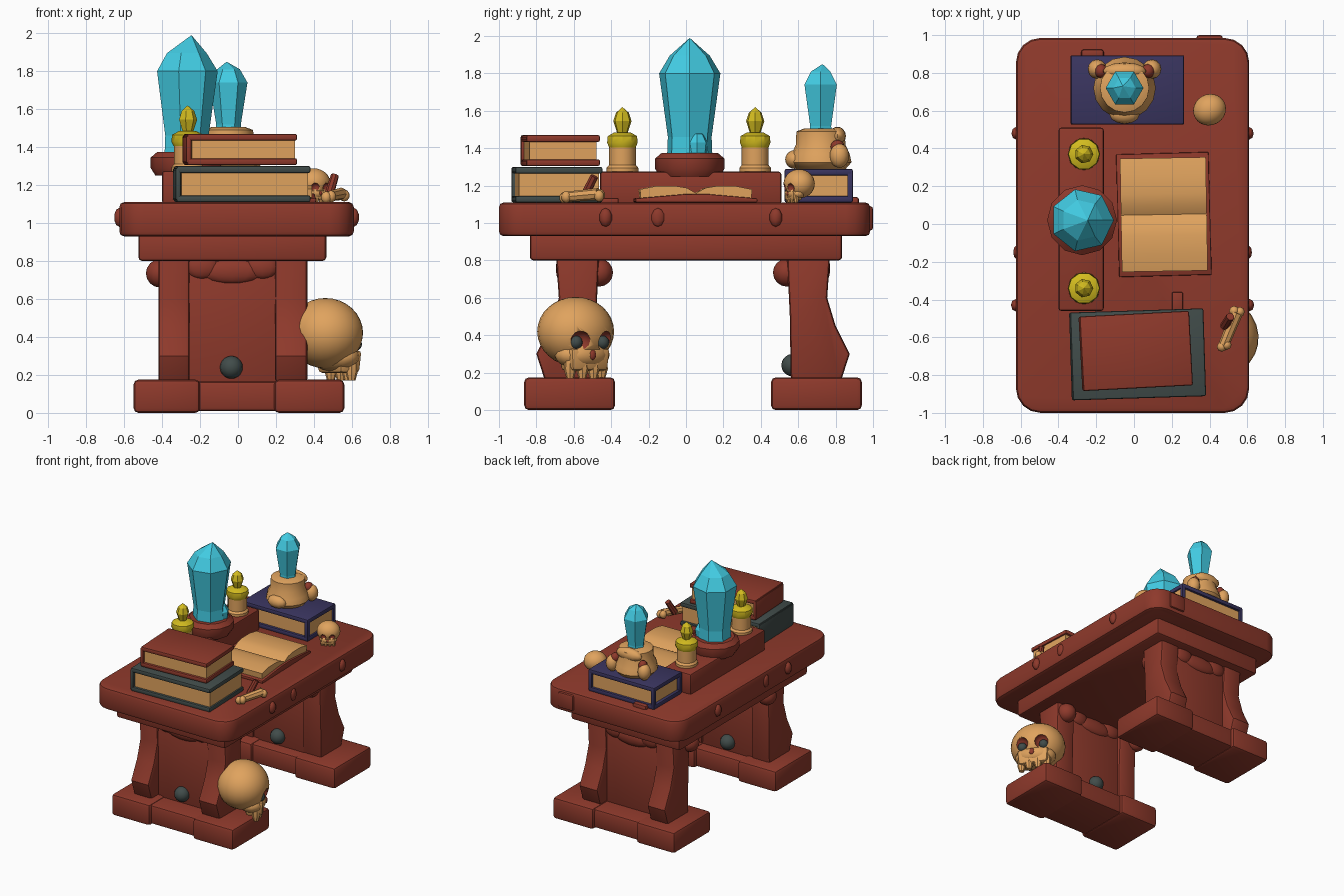
import bpy, bmesh, math
from mathutils import Matrix, Vector

if "Cube" in bpy.data.objects:
    bpy.data.objects.remove(bpy.data.objects["Cube"])


def material(name, hexa):
    m = bpy.data.materials.new(name)
    c = [int(hexa[i:i + 2], 16) / 255 for i in (0, 2, 4)]
    m.diffuse_color = [((v + 0.055) / 1.055) ** 2.4 if v > 0.04 else v / 12.92 for v in c] + [1]
    m.use_nodes = True
    m.node_tree.nodes["Principled BSDF"].inputs["Base Color"].default_value = m.diffuse_color
    return m


RED = material("red brown wood", "8E392B")
TAN = material("bone and paper", "E0A35E")
CYAN = material("cyan crystal", "42CCE3")
SLATE = material("dark slate", "414C4A")
BLUE = material("dark blue cloth", "3A3560")
GOLD = material("yellow wax", "D3BC1F")


def finish(bm, name, mat, loc=(0, 0, 0), rot=0, angle=35):
    bmesh.ops.recalc_face_normals(bm, faces=bm.faces)
    me = bpy.data.meshes.new(name)
    bm.to_mesh(me)
    bm.free()
    me.materials.append(mat)
    ob = bpy.data.objects.new(name, me)
    bpy.context.collection.objects.link(ob)
    ob.location, ob.rotation_euler = loc, (0, 0, math.radians(rot))
    if angle:
        bpy.ops.object.select_all(action='DESELECT')
        ob.select_set(True)
        bpy.context.view_layer.objects.active = ob
        bpy.ops.object.shade_smooth_by_angle(angle=math.radians(angle))
    return ob


def soften(bm, offset):
    edges = [e for e in bm.edges if len(e.link_faces) == 2 and e.calc_face_angle(0) > 0.8]
    bmesh.ops.bevel(bm, geom=edges, offset=offset, segments=2, profile=0.5, affect='EDGES')


def box(name, x, y, z, mat, bevel=0.01, corner=0, rot=0, taper=1, pivot=None):
    """x, y, z are (min, max); pivot is the point the part turns about."""
    bm = bmesh.new()
    bmesh.ops.create_cube(bm, size=1)
    mid = Vector((sum(x) / 2, sum(y) / 2, sum(z) / 2))
    bmesh.ops.scale(bm, vec=(x[1] - x[0], y[1] - y[0], z[1] - z[0]), verts=bm.verts)
    for v in bm.verts:
        if v.co.z < 0:
            v.co.x *= taper
            v.co.y *= taper
    if corner:
        up = [e for e in bm.edges if abs(e.verts[0].co.z - e.verts[1].co.z) > 0.01]
        bmesh.ops.bevel(bm, geom=up, offset=corner, segments=4, profile=0.5, affect='EDGES')
    if bevel:
        soften(bm, bevel)
    pv = Vector(pivot) if pivot else mid
    bmesh.ops.translate(bm, vec=mid - pv, verts=bm.verts)
    return finish(bm, name, mat, pv, rot)


def prism(name, pts, x, mat, bevel=0, loc=(0, 0, 0), rot=0):
    """Extrude a (y, z) outline along x."""
    bm = bmesh.new()
    f = bm.faces.new([bm.verts.new((x[0], p[0], p[1])) for p in pts])
    r = bmesh.ops.extrude_face_region(bm, geom=[f])
    bmesh.ops.translate(bm, vec=(x[1] - x[0], 0, 0),
                        verts=[g for g in r["geom"] if isinstance(g, bmesh.types.BMVert)])
    bmesh.ops.recalc_face_normals(bm, faces=bm.faces)
    if bevel:
        soften(bm, bevel)
    return finish(bm, name, mat, loc, rot)


def lathe(name, prof, sides, loc, mat, turn=0, angle=35, lean=(0, 0)):
    """Spin a (radius, height) profile about z; radius 0 makes a point, moved by lean."""
    bm = bmesh.new()
    rings = []
    for r, z in prof:
        n = sides if r else 1
        dx, dy = (0, 0) if r else lean
        rings.append([bm.verts.new((dx + r * math.cos(2 * math.pi * i / n), dy + r * math.sin(2 * math.pi * i / n), z))
                      for i in range(n)])
    for a, b in zip(rings, rings[1:]):
        for i in range(sides):
            j = (i + 1) % sides
            quad = [a[i % len(a)], a[j % len(a)], b[j % len(b)], b[i % len(b)]]
            bm.faces.new(list(dict.fromkeys(quad)))
    for ring in (rings[0], rings[-1]):
        if len(ring) > 1:
            bm.faces.new(ring)
    return finish(bm, name, mat, loc, turn, angle)


def ball(name, loc, radii, mat, rot=0, seg=16):
    bm = bmesh.new()
    bmesh.ops.create_uvsphere(bm, u_segments=seg, v_segments=seg * 2 // 3, radius=1)
    bmesh.ops.scale(bm, vec=radii, verts=bm.verts)
    return finish(bm, name, mat, loc, rot, 60)


def rod(name, p, q, r0, r1, mat):
    p, q = Vector(p), Vector(q)
    bm = bmesh.new()
    m = Matrix.Translation((p + q) / 2) @ (q - p).to_track_quat('Z', 'Y').to_matrix().to_4x4()
    bmesh.ops.create_cone(bm, cap_ends=True, segments=8, radius1=r0, radius2=r1, depth=(q - p).length, matrix=m)
    return finish(bm, name, mat)


# Table top, apron and side studs
box("table_top", (-0.625, 0.61), (-1, 0.985), (0.93, 1.11), RED, 0.025, 0.13)
box("top_back_chip", (0.33, 0.47), (0.94, 1.0), (0.96, 1.09), RED, 0.015)
box("apron", (-0.525, 0.465), (-0.835, 0.835), (0.80, 0.95), RED, 0.02)
for y, out in ((0.48, 0.025), (-0.15, 0.015), (-0.43, 0.028)):
    for x in (-0.625, 0.61):
        ball("edge_stud", (x, y, 1.03), (out, 0.035, 0.05), RED, seg=8)

# Two trestle legs, mirrored front to back; the front one sits slightly further in
side = [(0.54, 0.82), (0.77, 0.82), (0.755, 0.6), (0.80, 0.45), (0.875, 0.3), (0.83, 0.16), (0.56, 0.16), (0.555, 0.5)]
for s, end, shift in ((-1, "front", 0.075), (1, "back", 0)):
    def span(a, b):
        return tuple(sorted((s * a + shift, s * b + shift)))
    box(end + "_foot", (-0.5, 0.5), span(0.48, 0.915), (0.01, 0.165), RED, 0.02)
    for x in ((-0.55, -0.2), (0.19, 0.56)):
        box(end + "_foot_block", x, span(0.455, 0.94), (0, 0.175), RED, 0.025)
    box(end + "_panel", (-0.3, 0.25), span(0.575, 0.745), (0.15, 0.82), RED, 0.01)
    for x in ((-0.42, -0.255), (0.195, 0.365)):
        prism(end + "_pilaster", [(s * y + shift, z) for y, z in side], x, RED, 0.02)
    # carved swag on both panel faces and capitals
    for y in (0.735, 0.585):
        for x, z, w in ((-0.19, 0.77, 0.09), (-0.03, 0.745, 0.17), (0.13, 0.77, 0.09)):
            ball(end + "_swag", (x, s * y + shift, z), (w, 0.035, 0.065), RED, seg=12)
    for x in (-0.41, 0.28):
        ball(end + "_capital", (x, s * 0.54 + shift, 0.735), (0.075, 0.075, 0.075), RED, seg=12)
for y in (-0.675, -0.495, 0.57):
    ball("slate_orb", (-0.035, y, 0.24), (0.06, 0.06, 0.06), SLATE)


# Skull facing local +x, scaled from one design
def skull(name, loc, k, rot, eyes=True):
    turn = Matrix.Rotation(math.radians(rot), 3, 'Z')

    def at(x, y, z):
        return Vector(loc) + turn @ (Vector((x, y, z)) * k)
    head = ball(name + "_cranium", at(0, 0, 0.25), [v * k for v in (0.195, 0.21, 0.185)], TAN, rot, 24)
    ball(name + "_cheeks", at(0.065, 0, 0.125), [v * k for v in (0.11, 0.16, 0.08)], TAN, rot)
    c = at(0.085, 0, 0.09)
    box(name + "_jaw", (c.x - 0.07 * k, c.x + 0.07 * k), (c.y - 0.125 * k, c.y + 0.125 * k),
        (c.z - 0.05 * k, c.z + 0.07 * k), TAN, 0.02 * k, rot=rot, taper=0.9)
    for y in (-0.1, -0.035, 0.035, 0.1):
        p = at(0.13 - abs(y) * 0.3, y, 0.05)
        lathe(name + "_tooth", [(0.02 * k, -0.05 * k), (0.034 * k, 0), (0.03 * k, 0.05 * k)], 8, p, TAN)
    for y in (-0.085, 0.085):
        cutter = ball("socket_cutter", at(0.185, y, 0.195), [0.058 * k] * 3, RED)
        mod = head.modifiers.new("socket", 'BOOLEAN')
        mod.operation, mod.object, mod.solver = 'DIFFERENCE', cutter, 'EXACT'
        mod.material_mode = 'TRANSFER'
        bpy.ops.object.select_all(action='DESELECT')
        bpy.context.view_layer.objects.active = head
        head.select_set(True)
        bpy.ops.object.modifier_apply(modifier=mod.name)
        bpy.data.objects.remove(cutter)
        if eyes:
            ball(name + "_eye", at(0.132, y, 0.192), [0.036 * k] * 3, SLATE)
    ball(name + "_nose", at(0.17, 0, 0.125), [v * k for v in (0.012, 0.02, 0.028)], RED, rot, 8)


skull("floor_skull", (0.46, -0.59, 0.17), 1.0, 33)
skull("tiny_skull", (0.4, 0.605, 1.105), 0.42, -60, False)


# Closed books: covers, page block, and a spine or corner posts
def book(name, c, size, z, rot, mat, spine):
    w, d = size[0] / 2, size[1] / 2
    pv = (c[0], c[1], z[0])
    X, Y, t = (c[0] - w, c[0] + w), (c[1] - d, c[1] + d), 0.036

    def part(label, x, y, h, m, b):
        box(name + label, x, y, h, m, b, rot=rot, pivot=pv)
    part("_lower_cover", X, Y, (z[0], z[0] + t), mat, 0.01)
    part("_upper_cover", X, Y, (z[1] - t, z[1]), mat, 0.01)
    part("_pages", (X[0] + 0.025, X[1] - 0.012), (Y[0] + 0.018, Y[1] - 0.018), (z[0] + 0.02, z[1] - 0.02), TAN, 0)
    if spine:
        part("_spine", (X[0] - 0.006, X[0] + 0.022), Y, (z[0] + 0.01, z[1] - 0.01), mat, 0.01)
    else:
        for x in (X[0], X[1] - 0.03):
            for y in (Y[0], Y[1] - 0.03):
                part("_corner", (x, x + 0.03), (y, y + 0.03), (z[0] + 0.01, z[1] - 0.01), mat, 0.004)


book("slate_book", (0.022, -0.69), (0.705, 0.465), (1.11, 1.3), 1.8, SLATE, True)
book("red_book", (0.012, -0.672), (0.58, 0.395), (1.305, 1.47), 3, RED, True)
book("blue_book", (-0.035, 0.71), (0.6, 0.365), (1.11, 1.29), 0, BLUE, False)
box("ribbon", (0.2, 0.26), (-0.47, -0.36), (1.1, 1.135), RED, 0.01)
box("wood_chip", (-0.28, -0.16), (0.87, 0.925), (1.09, 1.14), RED, 0.015)

# Open book: tented covers and curved pages
at_book = (0.158, 0.05, 1.11)
prism("open_book_cover", [(-0.325, 0), (-0.325, 0.022), (-0.06, 0.045), (0.06, 0.045), (0.325, 0.022), (0.325, 0)],
      (-0.245, 0.245), RED, 0.006, at_book, 1.5)
half = [(0.295, 0.02), (0.3, 0.07), (0.21, 0.088), (0.11, 0.088), (0.05, 0.078), (0, 0.05)]
prism("open_book_pages", half + [(-y, z) for y, z in half[-2::-1]], (-0.227, 0.227), TAN, 0, at_book, 1)

# Riser shelf, pedestal and crystals
box("riser", (-0.40, -0.16), (-0.46, 0.51), (1.1, 1.275), RED, 0.015)
lathe("pedestal", [(0.16, 1.25), (0.185, 1.29), (0.185, 1.345), (0.15, 1.375)], 12, (-0.275, 0.02, 0), RED)
lathe("large_crystal", [(0.125, 1.34), (0.12, 1.46), (0.168, 1.8), (0.11, 1.895), (0, 1.99)], 7,
      (-0.275, 0.02, 0), CYAN, 0, 0, (0.03, 0))
lathe("crystal_shard", [(0.05, 1.35), (0.06, 1.43), (0.035, 1.475), (0, 1.49)], 7, (-0.195, 0.06, 0), CYAN, 0, 0)

# Candles
for y in (0.37, -0.34):
    spot = (-0.265, y, 0)
    lathe("candle", [(0.085, 1.27), (0.085, 1.295), (0.072, 1.31), (0.072, 1.44)], 12, spot, TAN)
    lathe("candle_wax", [(0.075, 1.405), (0.086, 1.43), (0.082, 1.465), (0.045, 1.485)], 10, spot, GOLD)
    lathe("flame", [(0.025, 1.47), (0.05, 1.545), (0.035, 1.59), (0, 1.62)], 7, spot, GOLD, 0, 0)

# Bone holder with a small crystal on the blue book
hold = (-0.05, 0.72, 0)
lathe("bone_holder", [(0.13, 1.285), (0.165, 1.325), (0.155, 1.37), (0.132, 1.42), (0.13, 1.49), (0.09, 1.505)],
      16, hold, TAN, 0, 50)
for s in (-1, 1):
    ball("holder_knob", (-0.05 + s * 0.145, 0.82, 1.36), (0.05, 0.052, 0.065), TAN, seg=12)
    ball("holder_socket", (-0.05 + s * 0.125, 0.81, 1.405), (0.035, 0.038, 0.04), RED, seg=10)
ball("holder_brow", (-0.05, 0.81, 1.465), (0.115, 0.045, 0.05), TAN, seg=12)
ball("holder_chin", (-0.05, 0.58, 1.34), (0.08, 0.05, 0.05), TAN, seg=12)
lathe("small_crystal", [(0.068, 1.47), (0.065, 1.52), (0.1, 1.74), (0.06, 1.81), (0, 1.85)], 6, hold, CYAN, 0, 0,
      (-0.01, 0.01))

# Broken bones at the table edge
rod("loose_bone", (0.475, -0.64, 1.14), (0.545, -0.47, 1.155), 0.028, 0.032, TAN)
for p in ((0.465, -0.65, 1.135), (0.49, -0.64, 1.14), (0.53, -0.46, 1.15), (0.56, -0.465, 1.145)):
    ball("bone_knuckle", p, (0.028, 0.028, 0.032), TAN, seg=8)
rod("bone_splinter", (0.48, -0.54, 1.15), (0.51, -0.49, 1.25), 0.025, 0.022, RED)
